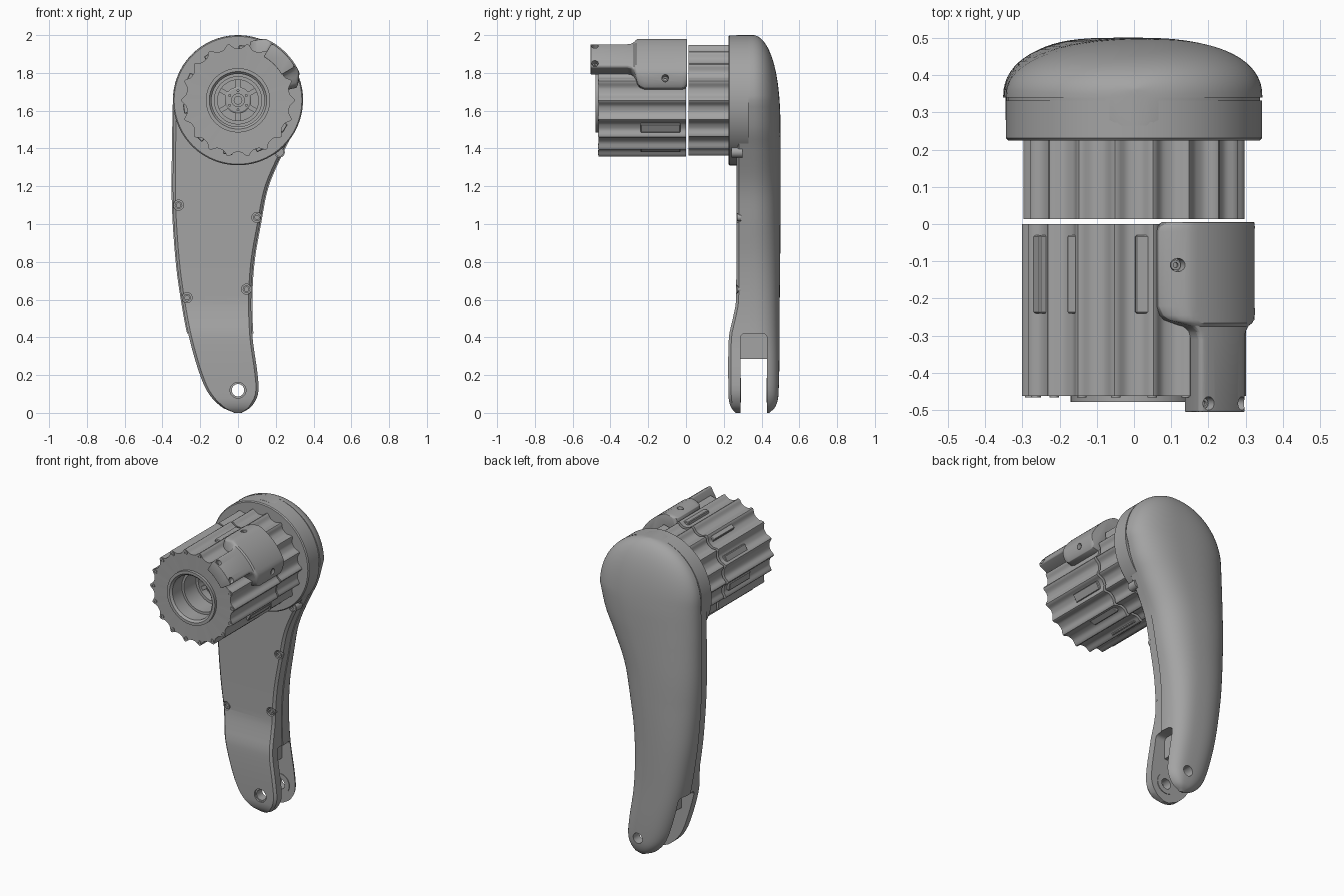
import bpy, bmesh, math
from math import sin, cos, pi, radians, sqrt
from mathutils import Vector

if "Cube" in bpy.data.objects:
    bpy.data.objects.remove(bpy.data.objects["Cube"])

grey = bpy.data.materials.new("satin_grey")
grey.use_nodes = True
TONE = (0.37, 0.37, 0.37, 1)
grey.diffuse_color = TONE
grey.node_tree.nodes["Principled BSDF"].inputs["Base Color"].default_value = TONE

AXIS = 1.655   # height of the motor axis


def finish(name, bm):
    bmesh.ops.recalc_face_normals(bm, faces=bm.faces)
    me = bpy.data.meshes.new(name)
    bm.to_mesh(me)
    bm.free()
    ob = bpy.data.objects.new(name, me)
    me.materials.append(grey)
    bpy.context.collection.objects.link(ob)
    return ob


def loft(name, rings, closed=False):
    """Skin a list of equal-length rings; cap the ends unless closed."""
    bm = bmesh.new()
    vs = [[bm.verts.new(p) for p in ring] for ring in rings]
    n = len(vs[0])
    pairs = list(zip(vs, vs[1:])) + ([(vs[-1], vs[0])] if closed else [])
    for a, b in pairs:
        for i in range(n):
            j = (i + 1) % n
            bm.faces.new((a[i], a[j], b[j], b[i]))
    if not closed:
        bm.faces.new(vs[0])
        bm.faces.new(vs[-1])
    return finish(name, bm)


def circle(r, y, n):
    return [(r * cos(2 * pi * i / n), y, r * sin(2 * pi * i / n)) for i in range(n)]


def lathe(name, profile, x=0, z=AXIS, n=64, closed=False):
    """Turn (radius, y) points about an axis running along y."""
    ob = loft(name, [circle(r, y, n) for r, y in profile], closed)
    ob.location = (x, 0, z)
    return ob


def box(name, lo, hi):
    bm = bmesh.new()
    bmesh.ops.create_cube(bm, size=1)
    lo, hi = Vector(lo), Vector(hi)
    for v in bm.verts:
        v.co = (lo + hi) / 2 + v.co * (hi - lo)
    return finish(name, bm)


def apply_mod(ob, mod):
    bpy.context.view_layer.objects.active = ob
    bpy.ops.object.modifier_apply(modifier=mod.name)


def bevel(ob, width, segments=3):
    m = ob.modifiers.new("bevel", 'BEVEL')
    m.width, m.segments, m.limit_method, m.angle_limit = width, segments, 'ANGLE', radians(40)
    apply_mod(ob, m)


def cut(ob, cutter):
    cutter.hide_render = True
    m = ob.modifiers.new("cut", 'BOOLEAN')
    m.operation, m.solver, m.object = 'DIFFERENCE', 'EXACT', cutter
    apply_mod(ob, m)
    bpy.data.objects.remove(cutter)


def smooth_key(keys, z):
    """Smooth interpolation through (z, value) keys."""
    k = 0
    while k < len(keys) - 2 and z > keys[k + 1][0]:
        k += 1

    def slope(i):
        a, b = keys[max(i - 1, 0)], keys[min(i + 1, len(keys) - 1)]
        return (b[1] - a[1]) / (b[0] - a[0])
    (z0, p0), (z1, p1) = keys[k], keys[k + 1]
    h = z1 - z0
    t = min(max((z - z0) / h, 0), 1)
    return ((1 + 2 * t) * (1 - t) ** 2 * p0 + t * (1 - t) ** 2 * h * slope(k)
            + t * t * (3 - 2 * t) * p1 + t * t * (t - 1) * h * slope(k + 1))


# Arm: cross-sections stacked from the fork tip to the round head
LEFT = [(0, -.02), (.03, -.09), (.1, -.16), (.2, -.207), (.4, -.265), (.6, -.303),
        (.8, -.33), (1.1, -.35), (1.4, -.35), (AXIS, -.345)]
RIGHT = [(0, .02), (.03, .073), (.1, .112), (.2, .11), (.4, .083), (.6, .076),
         (.8, .088), (1, .122), (1.2, .163), (1.4, .25), (1.5, .3), (AXIS, .345)]
FRONT = [(0, .262), (.03, .238), (.08, .226), (.4, .227), (.5, .248), (.6, .265), (2, .265)]
BACK = [(0, .44), (.03, .472), (.1, .49), (.5, .495), (1, .5), (2, .5)]
SEAM = .34


def arm_section(z):
    if z < AXIS:
        xl, xr = smooth_key(LEFT, z), smooth_key(RIGHT, z)
    else:
        xr = sqrt(max(.345 ** 2 - (z - AXIS) ** 2, 0))
        xl = -xr
    yf, yb = smooth_key(FRONT, z), smooth_key(BACK, z)
    if z > 1.5:
        yb = SEAM + .16 * max(1 - ((z - 1.5) / .502) ** 2.3, 0) ** .435
    s = min(1, (xr - xl) / .2)
    lip, edge = .006 * s, .02 * s
    apex = (xl + xr) / 2 + .08 * (xr - xl)
    power = 2 / (2.3 + .7 * max(0, 1 - z))
    pts = [(xl + edge, yf), (xr - edge, yf), (xr - lip, yf + .014), (xr - lip, SEAM)]
    for i in range(33):
        a = pi * i / 32
        half = xr - apex if a < pi / 2 else apex - xl
        u = math.copysign(abs(cos(a)) ** power, cos(a))
        pts.append((apex + half * u, SEAM + (yb - SEAM) * max(sin(a), 0) ** power))
    pts += [(xl + lip, SEAM), (xl + lip, yf + .014)]
    return [(x, y, z) for x, y in pts]


heights = [.15 * (i / 10) ** 2 for i in range(10)]
heights += [.15 + (AXIS - .15) * i / 44 for i in range(44)]
heights += [AXIS + .345 * sin(radians(a)) for a in range(0, 88, 4)] + [AXIS + .3449]
arm = loft("arm", [arm_section(z) for z in heights])

# Fork slot, pivot hole and screw pockets
slot = box("slot_cutter", (-.5, .288, -.2), (.5, .43, .42))
bevel(slot, .025)
cut(arm, slot)
cut(arm, lathe("pivot_cutter", [(.033, .1), (.033, .7)], 0, .12, 32))
cut(arm, lathe("pivot_counterbore", [(.042, .1), (.042, .236)], 0, .12, 32))
screws = [(-.315, 1.1), (.1, 1.035), (-.27, .61), (.045, .655)]
for x, z in screws:
    cut(arm, lathe("pocket_cutter", [(.027, .1), (.027, .292)], x, z, 24))
    lathe("arm_screw", [(.02, .3), (.02, .27), (.011, .27), (.011, .28)], x, z, 20)
box("fork_web", (-.17, .28, .285), (.01, .44, .44))
for y in (.284, .426):
    lathe("fork_washer", [(.065, y), (.065, y + .008), (.033, y + .008), (.033, y)],
          0, .12, 40, closed=True)

# Head flange with its edge screw
lathe("head_flange", [(.338, .225), (.344, .231), (.344, .332)], n=96)
lathe("flange_screw", [(.028, .3), (.028, .24), (.02, .24), (.02, .25), (.01, .25), (.01, .256)],
      .22, 1.38, 24)

# Motor housing: lobed outside, stepped bore at the front
LOBES = 18


def lobed(y, size=1.0, n=LOBES * 14):
    ring = []
    for i in range(n):
        a = 2 * pi * i / n
        d = ((a * LOBES / (2 * pi) + .5) % 1 - .5) * 2 * pi / LOBES * .28
        r = size * (.274 + .027 * math.exp(-(d / .02) ** 2))
        ring.append((r * cos(a), y, r * sin(a)))
    return ring


N = LOBES * 14
bore = [(.17, -.46), (.17, -.478), (.152, -.478), (.14, -.465), (.14, -.37),
        (.125, -.37), (.125, -.2)]
housing = loft("motor_housing", [lobed(0), lobed(-.462)] + [circle(r, y, N) for r, y in bore])
rear = loft("gear_housing", [lobed(.014, .985), lobed(.23, .985)])
for ob in (housing, rear):
    ob.location.z = AXIS

# Screws on the front face, one per lobe
for i in range(LOBES):
    a = 2 * pi * i / LOBES
    lathe("housing_screw", [(.013, -.45), (.013, -.466), (.006, -.466), (.006, -.46)],
          .28 * cos(a), AXIS + .28 * sin(a), 12)

# Raised pads along the housing side
for deg in (84, 123, 155, -171, -136, -101, -65, -31):
    pad = box("side_pad", (.25, -.24, -.026), (.292, -.03, .026))
    bevel(pad, .004, 1)
    pad.location.z = AXIS
    pad.rotation_euler.y = -radians(deg)

# Rotor seen inside the bore
lathe("rotor_hub", [(.07, -.19), (.07, -.235), (.062, -.24), (.036, -.24), (.036, -.275),
                    (.02, -.275), (.02, -.25)], n=48)
lathe("rotor_rim", [(.126, -.195), (.126, -.25), (.108, -.25), (.108, -.195)], closed=True)
for i in range(6):
    a = 2 * pi * (i + .5) / 6
    spoke = box("rotor_spoke", (.03, -.235, -.012), (.12, -.195, .012))
    spoke.location.z = AXIS
    spoke.rotation_euler.y = a
    lathe("rotor_bolt", [(.008, -.23), (.008, -.25)], .051 * cos(a), AXIS + .051 * sin(a), 6)

# Connector cover: wide shell with a narrow tongue to the front
WIDTH = [(.005, 29), (-.005, 32), (-.02, 33), (-.22, 33), (-.245, 31), (-.258, 28),
         (-.266, 23), (-.275, 18), (-.29, 15.5), (-.31, 14.5), (-.505, 14.5)]


def cover_section(y, half):
    outer, inner = [], []
    for i in range(25):
        a = radians(45 + half * (i / 12 - 1))
        r = min(.357, .325 / max(cos(a), sin(a)))
        r -= .016 * abs(i / 12 - 1) ** 8
        r = min(r, .35) if y < -.27 else r
        outer.append((r * cos(a), y, r * sin(a)))
        inner.append((.268 * cos(a), y, .268 * sin(a)))
    return outer + inner[::-1]


cover = loft("connector_cover", [cover_section(y, h) for y, h in WIDTH])
bevel(cover, .01)
cover.location.z = AXIS
for deg, y in ((70, -.11), (20, -.11), (55, -.482), (34, -.482)):
    out = Vector((cos(radians(deg)), 0, sin(radians(deg))))
    parts = [lathe("cover_cutter", [(.018, .318), (.018, .45)], n=20),
             lathe("cover_screw", [(.014, .3), (.014, .328), (.007, .328), (.007, .32)], n=16)]
    for p in parts:
        p.rotation_euler = out.to_track_quat('Y', 'Z').to_euler()
        p.location = (0, y, AXIS)
    bpy.context.view_layer.update()
    cut(cover, parts[0])

# Smooth shading with sharp edges kept
bpy.ops.object.select_all(action='DESELECT')
for ob in bpy.context.scene.objects:
    if ob.type == 'MESH' and grey.name in ob.data.materials:
        ob.select_set(True)
        bpy.context.view_layer.objects.active = ob
bpy.ops.object.shade_smooth_by_angle(angle=radians(32))
